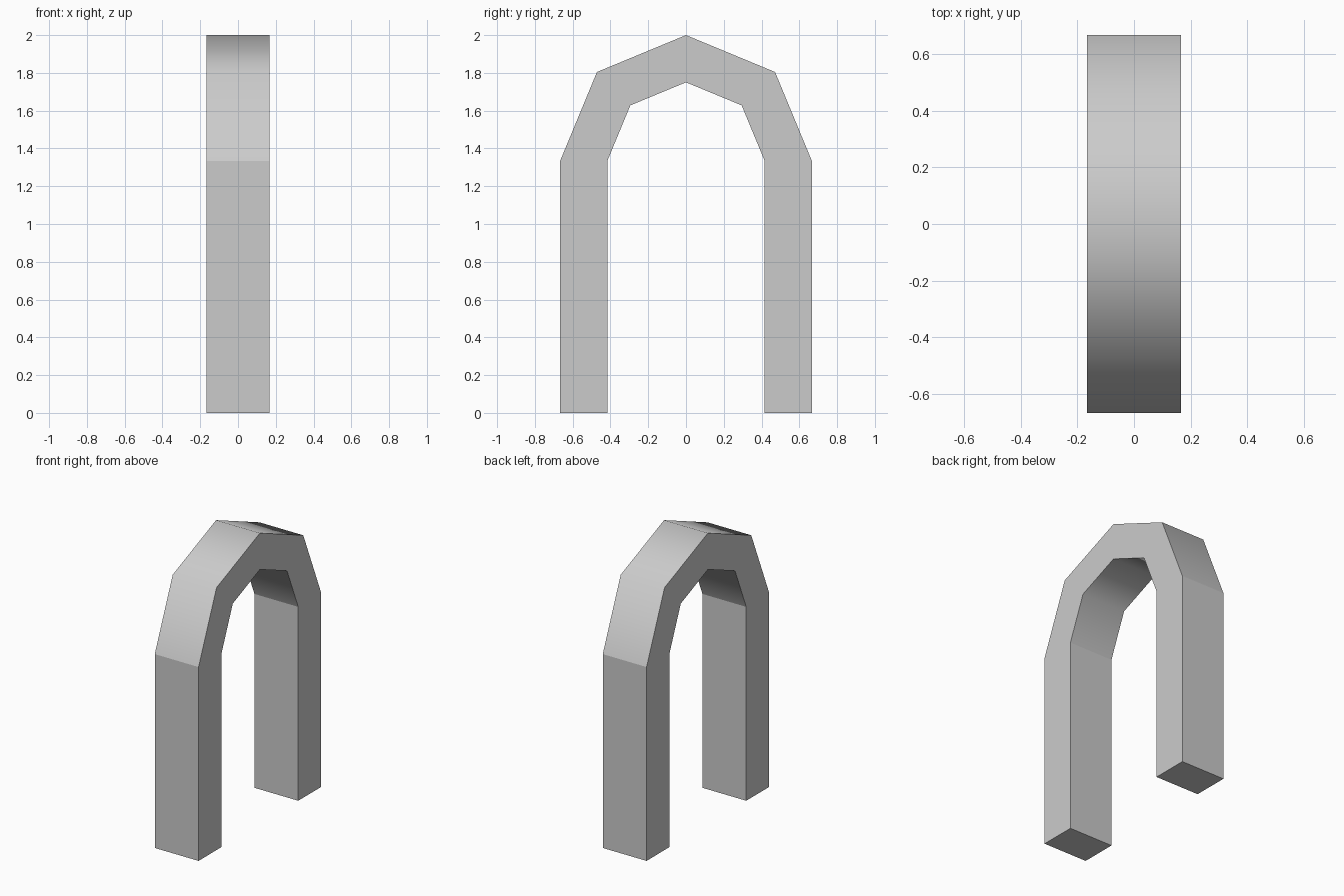
import bpy, bmesh
from math import sin, cos, pi

if "Cube" in bpy.data.objects:
    bpy.data.objects.remove(bpy.data.objects["Cube"])

HALF_DEPTH = 1 / 6     # half thickness along x
SPRING = 4 / 3         # height where the arch leaves the legs
OUTER, INNER = 2 / 3, 5 / 12
SEGMENTS = 4


def arch_line(radius):
    """Foot, half circle in flat segments, foot, as (y, z) points."""
    curve = [(-radius * cos(pi * i / SEGMENTS), SPRING + radius * sin(pi * i / SEGMENTS))
             for i in range(SEGMENTS + 1)]
    return [(-radius, 0)] + curve + [(radius, 0)]


# Rectangular cross-section swept along the arch line
bm = bmesh.new()
rings = []
for (yo, zo), (yi, zi) in zip(arch_line(OUTER), arch_line(INNER)):
    section = [(-HALF_DEPTH, yo, zo), (HALF_DEPTH, yo, zo),
               (HALF_DEPTH, yi, zi), (-HALF_DEPTH, yi, zi)]
    rings.append([bm.verts.new(p) for p in section])
for a, b in zip(rings, rings[1:]):
    for k in range(4):
        n = (k + 1) % 4
        bm.faces.new((a[k], a[n], b[n], b[k]))
# Feet
bm.faces.new(rings[0])
bm.faces.new(rings[-1])
bmesh.ops.recalc_face_normals(bm, faces=bm.faces)

# Only the bends inside the curved top are smooth
for f in bm.faces:
    f.smooth = True
for e in bm.edges:
    e.smooth = False
for ring in rings[2:-2]:
    for k in range(4):
        bm.edges.get((ring[k], ring[(k + 1) % 4])).smooth = True

mesh = bpy.data.meshes.new("arch")
bm.to_mesh(mesh)
bm.free()
bpy.context.collection.objects.link(bpy.data.objects.new("arch", mesh))
